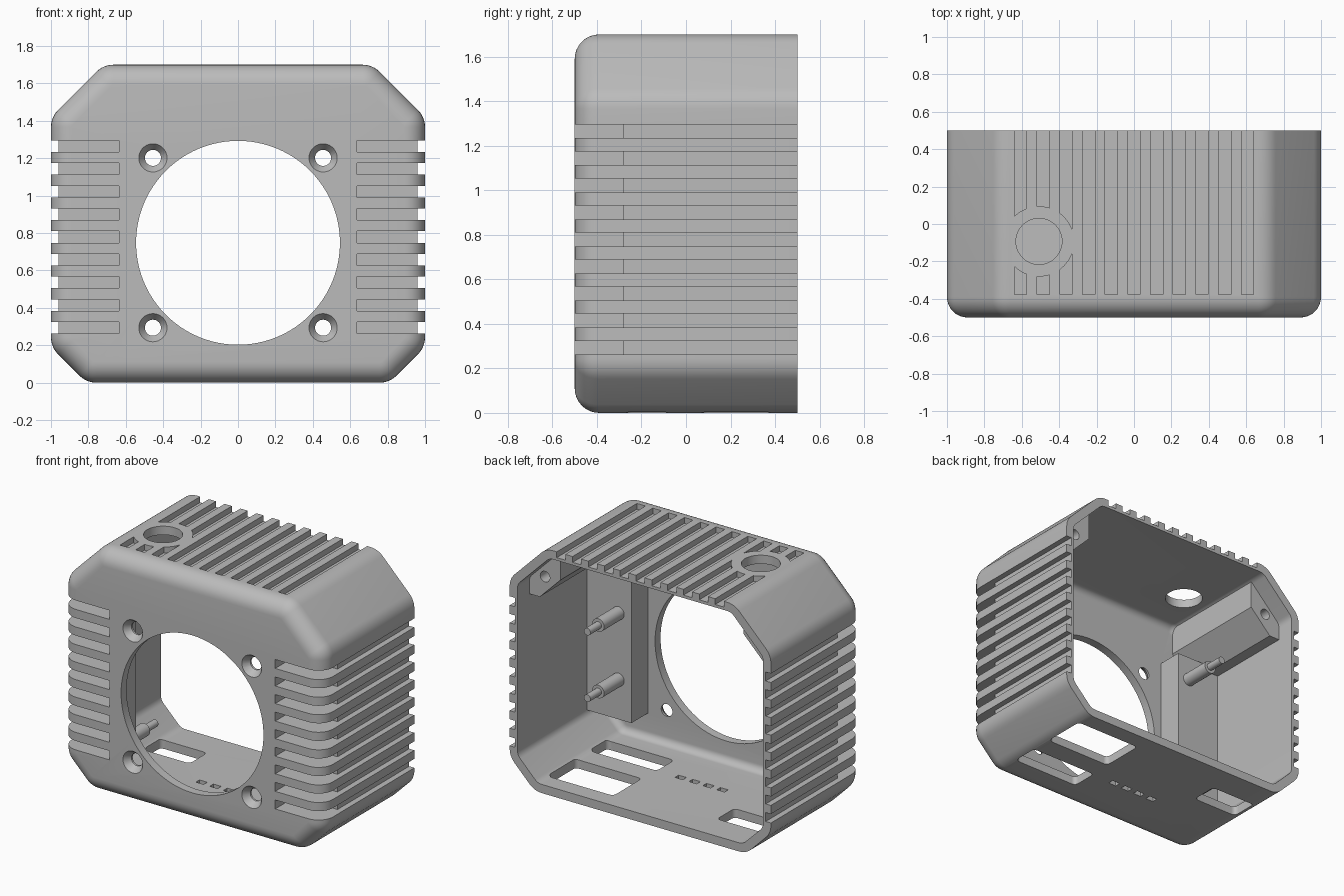
import bpy, bmesh, math
from mathutils import Vector

cube = bpy.data.objects.get("Cube")
if cube:
    bpy.data.objects.remove(cube, do_unlink=True)

grey = bpy.data.materials.new("plain grey plastic")
grey.use_nodes = True
grey.diffuse_color = (0.5, 0.5, 0.5, 1)
grey.node_tree.nodes["Principled BSDF"].inputs["Base Color"].default_value = (0.5, 0.5, 0.5, 1)

FRONT, BACK, HEIGHT, WALL = -0.5, 0.5, 1.7, 0.06
MID_Z = 0.748


def rounded(points, radius, steps=6):
    """Round each corner of a convex anticlockwise polygon."""
    out = []
    n = len(points)
    for i in range(n):
        p = Vector(points[i])
        a = (Vector(points[i - 1]) - p).normalized()
        b = (Vector(points[(i + 1) % n]) - p).normalized()
        half = a.angle(b) / 2
        centre = p + (a + b).normalized() * radius / math.sin(half)
        start = p + a * radius / math.tan(half) - centre
        turn = math.pi - 2 * half
        for k in range(steps + 1):
            t = turn * k / steps
            c, s = math.cos(t), math.sin(t)
            out.append((centre.x + start.x * c - start.y * s,
                        centre.y + start.x * s + start.y * c))
    return out


def rect(x0, x1, y0, y1):
    return [(x0, y0), (x1, y0), (x1, y1), (x0, y1)]


def circle(cx, cy, r, n=32):
    return [(cx + r * math.cos(math.tau * k / n), cy + r * math.sin(math.tau * k / n))
            for k in range(n)]


def outline(inset):
    """Chamfered case section in x and z, moved inwards by inset."""
    e = inset * math.tan(math.pi / 8)
    x, top, low = 1 - inset, HEIGHT - inset, inset
    ct, cb = 0.28 - inset + e, 0.19 - inset + e
    pts = [(x - cb, low), (x, low + cb), (x, top - ct), (x - ct, top)]
    pts += [(-px, pz) for px, pz in reversed(pts)]
    return rounded(pts, max(0.13 - inset, 0.012))


def along_y(points, y):
    return [(a, y, b) for a, b in points]


def along_z(points, z):
    return [(a, b, z) for a, b in points]


def make(name, lofts):
    """Build one object from capped lofts, each a list of rings."""
    bm = bmesh.new()
    for rings in lofts:
        vs = [[bm.verts.new(p) for p in ring] for ring in rings]
        for r0, r1 in zip(vs, vs[1:]):
            for i in range(len(r0)):
                bm.faces.new((r0[i - 1], r0[i], r1[i], r1[i - 1]))
        bm.faces.new(vs[0])
        bm.faces.new(vs[-1])
    bmesh.ops.recalc_face_normals(bm, faces=bm.faces)
    mesh = bpy.data.meshes.new(name)
    bm.to_mesh(mesh)
    bm.free()
    mesh.materials.append(grey)
    ob = bpy.data.objects.new(name, mesh)
    bpy.context.collection.objects.link(ob)
    return ob


def prism_y(points, y0, y1):
    return [along_y(points, y0), along_y(points, y1)]


def prism_z(points, z0, z1):
    return [along_z(points, z0), along_z(points, z1)]


def select(ob):
    bpy.ops.object.select_all(action='DESELECT')
    ob.select_set(True)
    bpy.context.view_layer.objects.active = ob


def combine(target, lofts_or_object, operation='DIFFERENCE'):
    tool = lofts_or_object
    if isinstance(tool, list):
        tool = make("helper", tool)
    tool.hide_render = True
    mod = target.modifiers.new("join", 'BOOLEAN')
    mod.operation, mod.solver, mod.object = operation, 'EXACT', tool
    select(target)
    bpy.ops.object.modifier_apply(modifier=mod.name)
    bpy.data.objects.remove(tool, do_unlink=True)


def smooth(ob):
    select(ob)
    bpy.ops.object.shade_smooth_by_angle(angle=math.radians(30))


def shell(inset, front, radius, back, steps=8):
    """Closed body with a rounded front rim."""
    rings = []
    for k in range(steps + 1):
        t = math.pi / 2 * k / steps
        rings.append(along_y(outline(inset + radius * (1 - math.sin(t))),
                             front + radius * (1 - math.cos(t))))
    return rings + [along_y(outline(inset), back)]


def mirrored(points):
    return [(-a, b) for a, b in points]


# Hollow case, open at the back
case = make("case", [shell(0, FRONT, 0.11, BACK)])
combine(case, [shell(WALL, FRONT + WALL, 0.05, BACK + 0.1)])

# Blocks behind the front vents
combine(case, [prism_z(rect(s - 0.175, s + 0.175, -0.45, -0.26), 0.235, 1.33)
               for s in (-0.775, 0.775)], 'UNION')

# Screw bosses in the upper chamfers
boss = [(0.95, 1.28), (0.95, 1.41), (0.70, 1.66), (0.70, 1.44), (0.86, 1.28)]
combine(case, [prism_y(p, -0.46, 0.37) for p in (boss, mirrored(boss))], 'UNION')
combine(case, [prism_y(circle(s * 0.82, 1.43, 0.037), 0.0, 0.45) for s in (-1, 1)])

# Side fins that wrap round to the front
groove = [(0.635, -0.6), (1.1, -0.6), (1.1, 0.6), (0.96, 0.6), (0.96, -0.283), (0.635, -0.283)]
cuts = []
for i in range(9):
    z = 0.293 + 0.1215 * i
    cuts += [prism_z(p, z - 0.031, z + 0.031) for p in (groove, mirrored(groove))]
combine(case, cuts)

# Top grooves, leaving a ring around the button hole
button = (-0.508, -0.093)
cuts = []
for i in range(11):
    x = (i - 5) * 0.1213
    cuts.append(prism_z(rect(x - 0.033, x + 0.033, -0.377, 0.6), HEIGHT - 0.04, 1.8))
top_grooves = make("top_grooves", cuts)
combine(top_grooves, [prism_z(circle(*button, 0.188, 48), 1.6, 1.9)])
combine(case, top_grooves)
combine(case, [prism_z(circle(*button, 0.123, 48), 1.5, 1.9)])

# Fan opening and four countersunk screw holes
combine(case, [prism_y(circle(0, MID_Z, 0.545, 96), -0.6, -0.3)])
screws = [(sx * 0.455, MID_Z + sz * 0.454) for sx in (-1, 1) for sz in (-1, 1)]
combine(case, [prism_y(circle(x, z, 0.043), -0.6, -0.4) for x, z in screws])
combine(case, [[along_y(circle(x, z, 0.079), -0.505), along_y(circle(x, z, 0.04), -0.45)]
               for x, z in screws])

# Port openings and small indicator holes in the floor
ports = [rounded(rect(0.29, 0.79, 0.07, 0.38), 0.03),
         rounded(rect(0.28, 0.79, -0.27, -0.08), 0.03),
         rounded(rect(-0.79, -0.44, 0.10, 0.29), 0.03)]
ports += [rect(x - 0.03, x + 0.03, -0.105, -0.065) for x in (0.10, -0.007, -0.113, -0.22)]
combine(case, [prism_z(p, -0.1, 0.15) for p in ports])
smooth(case)

# Stepped mounting posts on the blocks
for name, x, z in (("left_upper_post", 0.70, 0.97), ("left_lower_post", 0.70, 0.51),
                   ("right_upper_post", -0.69, 1.16), ("right_lower_post", -0.69, 0.28)):
    wide, thin = circle(x, z, 0.045), circle(x, z, 0.025)
    post = make(name, [[along_y(wide, -0.27), along_y(wide, -0.04),
                        along_y(thin, -0.04), along_y(thin, 0.08)]])
    smooth(post)
